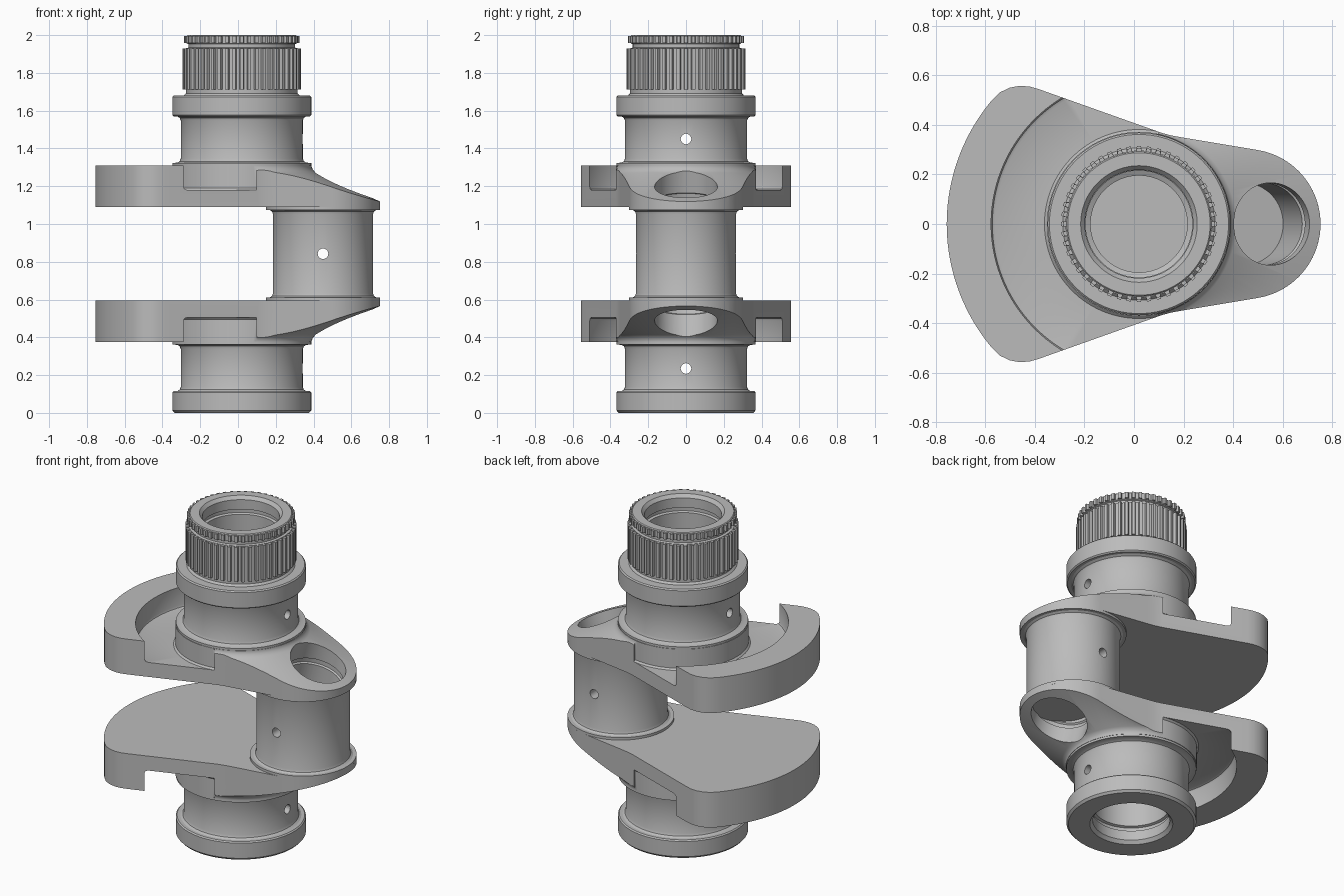
import bpy, bmesh, math
from mathutils import Matrix, Vector

if "Cube" in bpy.data.objects:
    bpy.data.objects.remove(bpy.data.objects["Cube"])

AXIS = 0.02      # x of the main shaft
PIN = 0.45       # x of the offset pin
MID = 0.8425     # height of the mirror plane between the two webs

steel = bpy.data.materials.new("grey steel")
steel.use_nodes = True
GREY = (0.5, 0.5, 0.5, 1)
steel.diffuse_color = GREY
steel.node_tree.nodes["Principled BSDF"].inputs["Base Color"].default_value = GREY


def make(name, bm):
    bmesh.ops.recalc_face_normals(bm, faces=bm.faces)
    me = bpy.data.meshes.new(name)
    bm.to_mesh(me)
    bm.free()
    me.materials.append(steel)
    ob = bpy.data.objects.new(name, me)
    bpy.context.collection.objects.link(ob)
    return ob


def lathe(name, profile, x=AXIS, start=0, end=360, segs=96, matrix=None):
    """Sweep a closed (radius, z) profile about a vertical axis."""
    bm = bmesh.new()
    full = end - start == 360
    rings = []
    for i in range(segs if full else segs + 1):
        a = math.radians(start + (end - start) * i / segs)
        rings.append([bm.verts.new((r * math.cos(a), r * math.sin(a), z)) for r, z in profile])
    n = len(profile)
    for i in range(segs):
        p, q = rings[i], rings[(i + 1) % len(rings)]
        for j in range(n):
            k = (j + 1) % n
            if profile[j][0] or profile[k][0]:
                bm.faces.new((p[j], p[k], q[k], q[j]))
    if not full:
        bm.faces.new(rings[0])
        bm.faces.new(rings[-1])
    bmesh.ops.remove_doubles(bm, verts=bm.verts, dist=1e-6)
    bm.transform(matrix or Matrix.Translation((x, 0, 0)))
    return make(name, bm)


def cut(target, cutter):
    mod = target.modifiers.new("cut", 'BOOLEAN')
    mod.operation, mod.solver, mod.object = 'DIFFERENCE', 'EXACT', cutter
    bpy.context.view_layer.objects.active = target
    bpy.ops.object.modifier_apply(modifier=mod.name)
    bpy.data.objects.remove(cutter)


def oil_hole(target, centre, axis):
    rot = Vector((0, 0, 1)).rotation_difference(Vector(axis)).to_matrix().to_4x4()
    cut(target, lathe("hole_cutter", [(0, -1), (0.028, -1), (0.028, 1), (0, 1)], segs=24,
                      matrix=Matrix.Translation(centre) @ rot))


def pin_bore(target, side):
    """Slanted lightening bore with a ring groove, rising (1) or falling (-1)."""
    prof = [(0, -0.03), (0.166, -0.03), (0.166, 0.25), (0.176, 0.256), (0.176, 0.282),
            (0.166, 0.288), (0.166, 0.65), (0, 0.65)]
    m = (Matrix.Translation((PIN, 0, MID)) @ Matrix.Scale(side, 4, (0, 0, 1))
         @ Matrix.Rotation(math.radians(16), 4, 'Y'))
    cut(target, lathe("bore_cutter", prof, segs=64, matrix=m))


def mirrored(ob, name):
    bm = bmesh.new()
    bm.from_mesh(ob.data)
    bm.transform(Matrix.Translation((0, 0, 2 * MID)) @ Matrix.Scale(-1, 4, (0, 0, 1)))
    return make(name, bm)


def arc(cx, r, a0, a1, n):
    angles = [math.radians(a0 + (a1 - a0) * i / n) for i in range(n + 1)]
    return [(cx + r * math.cos(a), r * math.sin(a)) for a in angles]


# Web with counterweight: half outline mirrored in y, then extruded
half = arc(PIN, 0.302, 0, 81, 20)
half += [(0.20, 0.348), (0.15, 0.357), (0.11, 0.368)]
half += [(-0.385, 0.544), (-0.42, 0.554), (-0.46, 0.557), (-0.50, 0.550), (-0.54, 0.531)]
half += arc(AXIS, 0.775, 140, 180, 20)
outline = half + [(x, -y) for x, y in reversed(half[1:-1])]
bm = bmesh.new()
base = bm.faces.new([bm.verts.new((x, y, 1.09)) for x, y in outline])
ext = bmesh.ops.extrude_face_region(bm, geom=[base])
bmesh.ops.translate(bm, vec=(0, 0, 0.22), verts=[v for v in ext["geom"] if isinstance(v, bmesh.types.BMVert)])
upper_web = make("upper_web", bm)

# Conical relief on the pin side, sunken step inside the counterweight rim
cut(upper_web, lathe("cone_cutter", [(0.37, 1.5), (0.37, 1.303), (0.376, 1.288), (0.392, 1.272),
                                     (0.73, 1.12), (0.82, 1.08), (0.82, 1.5)],
                     start=-79, end=79, segs=64))
cut(upper_web, lathe("step_cutter", [(0.371, 1.5), (0.371, 1.19), (0.381, 1.18), (0.58, 1.18),
                                     (0.591, 1.185), (0.596, 1.196), (0.596, 1.5)],
                     start=78, end=282, segs=80))
cut(upper_web, lathe("shaft_cutter", [(0, 1.21), (0.25, 1.21), (0.25, 1.5), (0, 1.5)]))
pin_bore(upper_web, 1)
lower_web = mirrored(upper_web, "lower_web")

# Offset pin with thin end collars
half = [(0.265, 0.0), (0.265, 0.21), (0.270, 0.224), (0.282, 0.232),
        (0.302, 0.232), (0.302, 0.25), (0.255, 0.25), (0.255, 0.262), (0, 0.262)]
pin = lathe("crank_pin", [(r, MID - z) for r, z in reversed(half)]
            + [(r, MID + z) for r, z in half[1:]], x=PIN)
for side in (1, -1):
    pin_bore(pin, side)
oil_hole(pin, (PIN, 0, MID), (0, 1, 0))


def bore(top):
    return [(0.235, top), (0.218, top - 0.02), (0.218, top - 0.08), (0.230, top - 0.085),
            (0.230, top - 0.105), (0.215, top - 0.11), (0.215, 1.41), (0.195, 1.40),
            (0.195, 1.27), (0, 1.27)]


# Main journals, sharing the collar, bearing surface and flange
journal = [(0, 1.2), (0.3, 1.2), (0.3, 1.305), (0.368, 1.305), (0.368, 1.323), (0.342, 1.325),
           (0.329, 1.332), (0.323, 1.347), (0.323, 1.548), (0.329, 1.562), (0.342, 1.57),
           (0.361, 1.57), (0.368, 1.577)]
lower_source = lathe("source", journal + [(0.368, 1.672), (0.356, 1.685)] + bore(1.685))
oil_hole(lower_source, (AXIS, 0, 1.45), (1, 0, 0))
lower_journal = mirrored(lower_source, "lower_journal")
bpy.data.objects.remove(lower_source)

upper_journal = lathe("upper_journal", journal + [
    (0.368, 1.673), (0.361, 1.68), (0.307, 1.68), (0.296, 1.692), (0.296, 1.93), (0.282, 1.934),
    (0.282, 1.952), (0.292, 1.956), (0.292, 1.995), (0.287, 2.0)] + bore(2.0))
oil_hole(upper_journal, (AXIS, 0, 1.45), (1, 0, 0))


def teeth(name, count, r0, r1, z0, z1, w):
    """Ring of tapered straight teeth around the shaft."""
    bm = bmesh.new()
    section = [(r0, -w / 2), (r1, -w * 0.32), (r1, w * 0.32), (r0, w / 2)]
    for i in range(count):
        m = Matrix.Translation((AXIS, 0, 0)) @ Matrix.Rotation(math.tau * i / count, 4, 'Z')
        lo, hi = [[bm.verts.new(m @ Vector((x, y, z))) for x, y in section] for z in (z0, z1)]
        bm.faces.new(lo)
        bm.faces.new(hi)
        for j in range(4):
            k = (j + 1) % 4
            bm.faces.new((lo[j], lo[k], hi[k], hi[j]))
    return make(name, bm)


spline = teeth("spline_teeth", 48, 0.288, 0.314, 1.712, 1.928, 0.026)
crown = teeth("crown_teeth", 48, 0.284, 0.306, 1.957, 1.994, 0.026)

# Smooth round surfaces, keep machined edges sharp
bpy.ops.object.select_all(action='DESELECT')
for ob in (upper_web, lower_web, pin, lower_journal, upper_journal):
    ob.select_set(True)
bpy.context.view_layer.objects.active = pin
bpy.ops.object.shade_smooth_by_angle(angle=math.radians(30))
